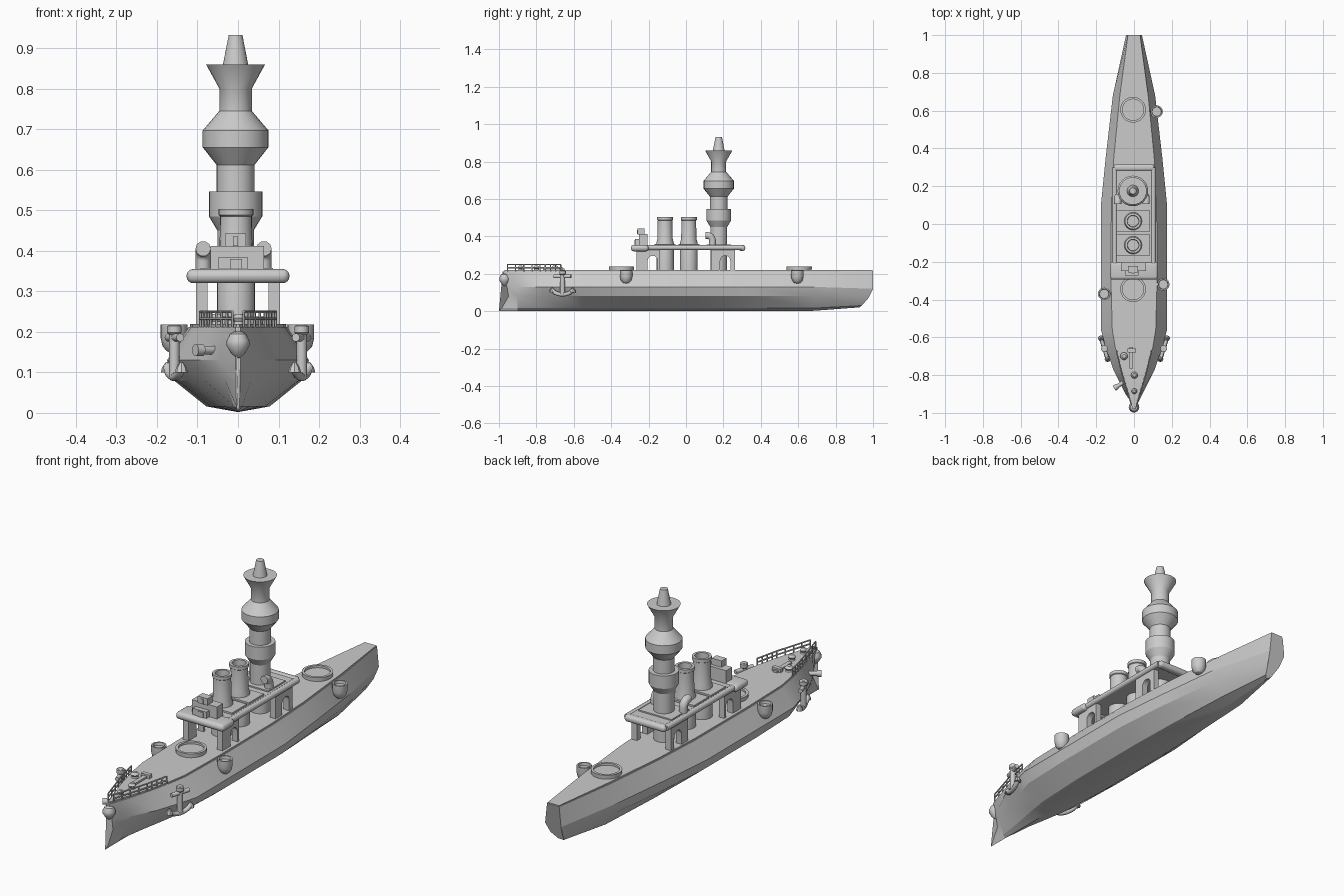
import bpy, bmesh, math
from mathutils import Vector, Matrix

if "Cube" in bpy.data.objects:
    bpy.data.objects.remove(bpy.data.objects["Cube"], do_unlink=True)

grey = bpy.data.materials.new("ship grey")
grey.use_nodes = True
GREY = (0.6, 0.6, 0.6, 1)
grey.diffuse_color = GREY
grey.node_tree.nodes["Principled BSDF"].inputs["Base Color"].default_value = GREY


def add_mesh(name, mesh, angle=30):
    mesh.materials.clear()
    mesh.materials.append(grey)
    ob = bpy.data.objects.new(name, mesh)
    bpy.context.collection.objects.link(ob)
    bpy.ops.object.select_all(action='DESELECT')
    ob.select_set(True)
    bpy.context.view_layer.objects.active = ob
    bpy.ops.object.shade_smooth_by_angle(angle=math.radians(angle))
    return ob


def finish(name, bm, angle=30):
    bmesh.ops.recalc_face_normals(bm, faces=bm.faces)
    mesh = bpy.data.meshes.new(name)
    bm.to_mesh(mesh)
    bm.free()
    return add_mesh(name, mesh, angle)


def loft(name, rings, angle=30):
    """Skin closed rings of equal length and cap both ends."""
    bm = bmesh.new()
    rows = [[bm.verts.new(p) for p in ring] for ring in rings]
    n = len(rows[0])
    for a, b in zip(rows, rows[1:]):
        for i in range(n):
            j = (i + 1) % n
            bm.faces.new((a[i], a[j], b[j], b[i]))
    bm.faces.new(rows[0])
    bm.faces.new(rows[-1])
    return finish(name, bm, angle)


def lathe(name, x, y, profile, sides=24):
    """Revolve (radius, z) points about a vertical axis."""
    turn = [2 * math.pi * i / sides for i in range(sides)]
    return loft(name, [[(x + r * math.cos(t), y + r * math.sin(t), z) for t in turn]
                       for r, z in profile])


def box(name, x0, x1, y0, y1, z0, z1, bevel=0, segments=3):
    bm = bmesh.new()
    size = Matrix.Diagonal((x1 - x0, y1 - y0, z1 - z0, 1))
    mid = Matrix.Translation(((x0 + x1) / 2, (y0 + y1) / 2, (z0 + z1) / 2))
    bmesh.ops.create_cube(bm, size=1, matrix=mid @ size)
    if bevel:
        bmesh.ops.bevel(bm, geom=bm.edges[:], offset=bevel, segments=segments,
                        profile=0.5, affect='EDGES')
    return finish(name, bm)


def tube(name, points, radius, closed=False, res=2):
    """Round rod along a path."""
    cu = bpy.data.curves.new(name, 'CURVE')
    cu.dimensions = '3D'
    cu.bevel_depth, cu.bevel_resolution, cu.use_fill_caps = radius, res, True
    sp = cu.splines.new('POLY')
    sp.points.add(len(points) - 1)
    for p, co in zip(sp.points, points):
        p.co = (*co, 1)
    sp.use_cyclic_u = closed
    helper = bpy.data.objects.new(name + " path", cu)
    bpy.context.collection.objects.link(helper)
    bpy.context.view_layer.update()
    mesh = bpy.data.meshes.new_from_object(
        helper.evaluated_get(bpy.context.evaluated_depsgraph_get()))
    bpy.data.objects.remove(helper)
    return add_mesh(name, mesh, 50)


# Hull: half widths at deck, knuckle, bilge and floor for each station
def section(y, widths, heights=(0.212, 0.13, 0.08, 0.016), keel=0.002):
    ys = y if isinstance(y, tuple) else (y,) * 5
    half = list(zip(widths, ys, heights))
    return ([(w, yy, z) for w, yy, z in half] + [(0, ys[4], keel)]
            + [(-w, yy, z) for w, yy, z in reversed(half)])


hull = loft("hull", [
    section((-0.98, -0.957, -0.948, -0.985, -1.0), (0.006, 0.006, 0.005, 0.004)),
    section(-0.9, (0.035, 0.045, 0.032, 0.01)),
    section(-0.77, (0.072, 0.11, 0.082, 0.03)),
    section(-0.65, (0.1, 0.15, 0.122, 0.052)),
    section(-0.56, (0.115, 0.175, 0.15, 0.067)),
    section(-0.3, (0.122, 0.175, 0.158, 0.078)),
    section(0.1, (0.12, 0.175, 0.158, 0.078)),
    section(0.35, (0.107, 0.15, 0.138, 0.072)),
    section(0.68, (0.075, 0.112, 0.1, 0.055)),
    section((1.0, 1.0, 0.975, 0.94, 0.925), (0.032, 0.042, 0.032, 0.016),
            (0.215, 0.12, 0.07, 0.03), 0.02)], 22)

# Raised deck plate
outline = [(0.004, -0.97), (0.07, -0.77), (0.097, -0.65), (0.112, -0.56), (0.118, -0.3),
           (0.116, 0.1), (0.103, 0.35), (0.071, 0.68), (0.03, 0.998)]
ring = outline + [(-x, y) for x, y in reversed(outline)]
loft("deck", [[(x, y, z) for x, y in ring] for z in (0.205, 0.219)])

# Bow boss
lathe("bow_boss", 0, -0.97, [(0.004, 0.135), (0.018, 0.148), (0.028, 0.166), (0.028, 0.178),
                             (0.02, 0.195), (0.004, 0.203)], 16)

# Turret rings
for name, y in (("fore_turret_ring", -0.345), ("aft_turret_ring", 0.605)):
    lathe(name, -0.005, y, [(0.066, 0.21), (0.068, 0.238), (0.056, 0.238), (0.056, 0.228)], 32)

# Sponson cups on the hull sides
for i, (x, y) in enumerate([(0.155, -0.32), (0.12, 0.595), (-0.158, -0.37)]):
    lathe(f"sponson_{i}", x, y, [(0.004, 0.148), (0.017, 0.152), (0.028, 0.164), (0.033, 0.185),
                                 (0.033, 0.218), (0.026, 0.218), (0.024, 0.205)], 20)

# Superstructure legs with arched openings
def arch_wall(name, x0, x1, y0, y1, a0, a1):
    mid, r, zb, spring = (a0 + a1) / 2, (a1 - a0) / 2, 0.21, 0.27
    arc = [(mid - r * math.cos(math.pi * i / 8), spring + r * math.sin(math.pi * i / 8))
           for i in range(9)]
    shape = [(y0, zb), (a0, zb), *arc, (a1, zb), (y1, zb), (y1, 0.335), (y0, 0.335)]
    loft(name, [[(x, y, z) for y, z in shape] for x in (x0, x1)])


for side, s in (("left", 1), ("right", -1)):
    arch_wall("fore_leg_" + side, s * 0.075, s * 0.104, -0.265, -0.14, -0.205, -0.152)
    arch_wall("aft_leg_" + side, s * 0.075, s * 0.104, 0.135, 0.262, 0.183, 0.237)

# Platform with rounded bridge wing and aft bar
box("platform", -0.104, 0.104, -0.25, 0.305, 0.328, 0.35)
box("bridge_wing", -0.127, 0.127, -0.295, -0.2, 0.32, 0.355, 0.0165, 4)
box("aft_bar", -0.108, 0.108, 0.28, 0.317, 0.322, 0.354, 0.014, 4)
for side, s in (("left", 1), ("right", -1)):
    tube("platform_rim_" + side, [(s * 0.102, -0.21, 0.34), (s * 0.102, 0.3, 0.34)], 0.014)

# Bridge house
box("bridge_house", -0.068, 0.064, -0.25, -0.205, 0.35, 0.412)
box("bridge_step", -0.048, 0.024, -0.272, -0.245, 0.35, 0.385)
box("bridge_door", -0.02, 0.01, -0.276, -0.27, 0.355, 0.38)
box("lookout_box", -0.032, 0.02, -0.258, -0.222, 0.41, 0.442)
box("lookout_slot", -0.012, 0.0, -0.262, -0.255, 0.412, 0.435)

# Funnels on square bases
for name, y in (("fore_funnel", -0.112), ("aft_funnel", 0.015)):
    box(name + "_base", -0.092, 0.086, y - 0.056, y + 0.056, 0.345, 0.358)
    lathe(name, -0.005, y, [(0.047, 0.21), (0.047, 0.365), (0.041, 0.385), (0.039, 0.485),
                            (0.043, 0.488), (0.043, 0.503), (0.031, 0.503), (0.029, 0.45)])

# Tower mast
box("mast_base", -0.092, 0.082, 0.11, 0.24, 0.345, 0.356)
lathe("mast", -0.006, 0.175, [
    (0.045, 0.21), (0.045, 0.45), (0.066, 0.485), (0.066, 0.546), (0.047, 0.546),
    (0.047, 0.612), (0.081, 0.655), (0.081, 0.697), (0.04, 0.745), (0.04, 0.8),
    (0.073, 0.86), (0.031, 0.86), (0.017, 0.932)])

# Bent ventilators beside the mast
for side, x in (("left", 0.064), ("right", -0.086)):
    bend = [(x, 0.112 + 0.03 * math.sin(t), 0.375 + 0.03 * math.cos(t))
            for t in (i * math.pi / 12 for i in range(7))]
    tube("ventilator_" + side, [(x, 0.105, 0.405)] + bend + [(x, 0.142, 0.345)], 0.019, res=3)

# Forecastle fittings
for i, (x, y, r) in enumerate([(-0.053, -0.7, 0.02), (0.002, -0.8, 0.018), (0.002, -0.885, 0.015)]):
    lathe(f"capstan_{i}", x, y, [(r, 0.21), (r * 0.7, 0.225), (r, 0.234), (r * 0.5, 0.244)], 14)
box("anchor_bed", -0.024, -0.004, -0.765, -0.65, 0.215, 0.228)
box("anchor_beam", -0.035, 0.01, -0.68, -0.66, 0.215, 0.236)

# Bow gun tube on the right
tube("bow_tube", [(-0.045, -0.83, 0.155), (-0.092, -0.862, 0.155)], 0.011, res=3)
tube("bow_tube_collar", [(-0.088, -0.859, 0.155), (-0.105, -0.87, 0.155)], 0.015, res=3)

# Railings and anchors, mirrored
for side, s in (("left", 1), ("right", -1)):
    path = [(0.014, -0.955), (0.067, -0.78), (0.093, -0.67)]
    for k, z in enumerate((0.232, 0.25)):
        tube(f"rail_{side}_{k}", [(s * x, y, z) for x, y in path], 0.0035, res=1)
    for i in range(9):
        t = i / 8 * 2
        a, b = Vector(path[min(int(t), 1)]), Vector(path[min(int(t), 1) + 1])
        p = a.lerp(b, t - min(int(t), 1))
        tube(f"rail_post_{side}_{i}", [(s * p.x, p.y, 0.212), (s * p.x, p.y, 0.25)], 0.0035, res=1)

    # Anchor lies along the tapering hull side
    def at(u, z):
        return (s * (0.157 + 0.3 * u), -0.66 + 0.95 * u, z)
    tube("anchor_shank_" + side, [at(0, 0.218), at(0, 0.09)], 0.013, res=3)
    tube("anchor_stock_" + side, [at(-0.048, 0.186), at(0.048, 0.186)], 0.01, res=3)
    lathe("anchor_head_" + side, s * 0.157, -0.66, [(0.012, 0.192), (0.018, 0.198),
                                                   (0.018, 0.214), (0.01, 0.218)], 14)
    arms = [at(0.062 * math.sin(t), 0.125 - 0.036 * math.cos(t))
            for t in (math.radians(d) for d in range(-75, 76, 15))]
    tube("anchor_arms_" + side, arms, 0.011, res=3)
    for k, u in enumerate((-0.058, 0.058)):
        x, y, z = at(u, 0.108)
        lathe(f"anchor_fluke_{side}_{k}", x, y, [(0.016, 0.1), (0.013, 0.112), (0.003, 0.126)], 8)
